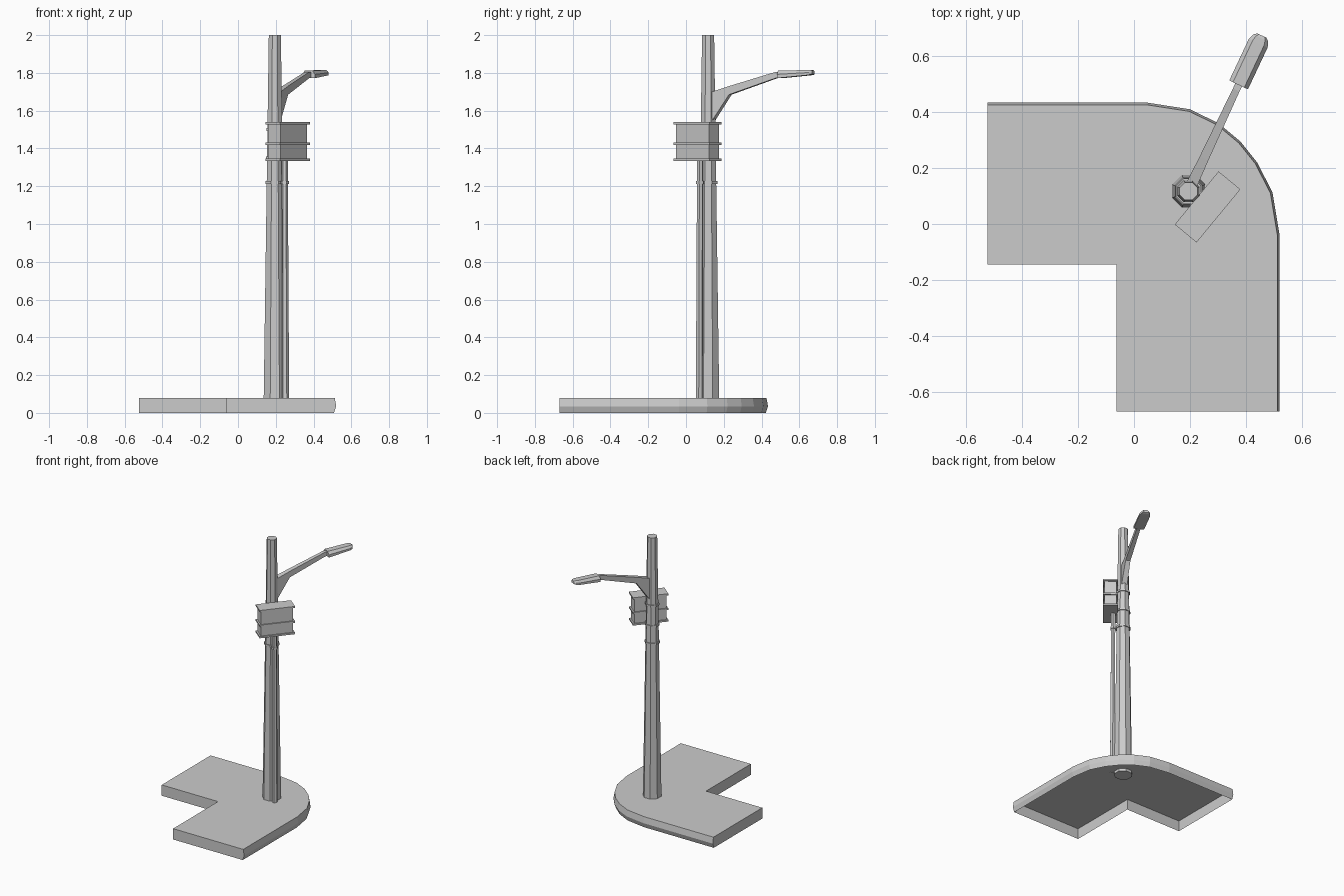
import bpy, bmesh, math
from mathutils import Matrix, Vector

if "Cube" in bpy.data.objects:
    bpy.data.objects.remove(bpy.data.objects["Cube"], do_unlink=True)

GREY = bpy.data.materials.new("plain_grey")
GREY.use_nodes = True
GREY.diffuse_color = (0.6, 0.6, 0.6, 1)
GREY.node_tree.nodes["Principled BSDF"].inputs["Base Color"].default_value = (0.6, 0.6, 0.6, 1)

POLE = Matrix.Translation((0.195, 0.117, 0))
BOX_FRAME = POLE @ Matrix.Rotation(math.radians(-39.5), 4, "Z")
LAMP_FRAME = POLE @ Matrix.Rotation(math.radians(64.8), 4, "Z")


def finish(name, bm, frame=Matrix()):
    bm.transform(frame)
    mesh = bpy.data.meshes.new(name)
    bm.to_mesh(mesh)
    bm.free()
    mesh.materials.append(GREY)
    obj = bpy.data.objects.new(name, mesh)
    bpy.context.collection.objects.link(obj)
    return obj


def loft(name, rings, frame=Matrix()):
    """Closed solid skinned through rings of equal point count."""
    bm = bmesh.new()
    loops = [[bm.verts.new(p) for p in ring] for ring in rings]
    n = len(loops[0])
    for a, b in zip(loops, loops[1:]):
        for i in range(n):
            j = (i + 1) % n
            bm.faces.new((a[i], a[j], b[j], b[i]))
    bm.faces.new(loops[0])
    bm.faces.new(loops[-1])
    bmesh.ops.recalc_face_normals(bm, faces=bm.faces)
    return finish(name, bm, frame)


def ngon(apothem, z, sides=8, x=0.0):
    r = apothem / math.cos(math.pi / sides)
    angles = [2 * math.pi * (i + 0.5) / sides for i in range(sides)]
    return [(x + r * math.cos(a), r * math.sin(a), z) for a in angles]


def block(name, centre, size, frame):
    bm = bmesh.new()
    bmesh.ops.create_cube(bm, size=1, matrix=Matrix.Translation(centre) @ Matrix.Diagonal((*size, 1)))
    return finish(name, bm, frame)


# Corner pavement: hollow underneath, with a bulging kerb on the outer curve
kerb = [Vector(p) for p in (
    (-0.523, 0.434), (0.045, 0.434), (0.2, 0.41), (0.302, 0.36), (0.38, 0.295),
    (0.44, 0.22), (0.495, 0.113), (0.52, -0.038), (0.52, -0.67))]
notch = [Vector(p) for p in ((-0.0625, -0.67), (-0.0625, -0.145), (-0.523, -0.145))]


def pavement_ring(inset, z):
    ring = []
    for i, p in enumerate(kerb):
        t = (kerb[min(i + 1, len(kerb) - 1)] - kerb[max(i - 1, 0)]).normalized()
        ring.append((p.x + t.y * inset, p.y - t.x * inset, z))
    return ring + [(p.x, p.y, z) for p in notch]


bm = bmesh.new()
levels = [[bm.verts.new(p) for p in pavement_ring(*lv)]
          for lv in ((0.012, 0), (0, 0.035), (0.008, 0.08))]
for low, high in zip(levels, levels[1:]):
    for i in range(len(low)):
        j = (i + 1) % len(low)
        bm.faces.new((low[i], high[i], high[j], low[j]))
bm.faces.new(levels[-1][::-1])
finish("pavement_corner", bm)


# Tapered eight-sided pole
def pole_radius(z):
    return 0.06 - 0.014 * z


loft("pole", [ngon(pole_radius(z), z) for z in (0.06, 2.0)], POLE)

# Cable conduit running up the pole to the cabinet
loft("conduit", [ngon(0.017, 0.075, 6, 0.073), ngon(0.014, 1.34, 6, 0.068)], BOX_FRAME)

# Straps round pole and conduit
for i, z in enumerate((1.22, 1.35, 1.5)):
    r = pole_radius(z) + 0.006
    loft(f"pole_strap_{i + 1}", [ngon(r, z - 0.007), ngon(r, z + 0.007)], POLE)
loft("conduit_strap", [ngon(0.02, z, 6, 0.068) for z in (1.213, 1.227)], BOX_FRAME)

# Cabinet with three projecting flanges
block("cabinet_body", (0.088, 0, 1.437), (0.084, 0.224, 0.19), BOX_FRAME)
for label, z in (("bottom", 1.34), ("middle", 1.425), ("top", 1.534)):
    block(f"cabinet_{label}_flange", (0.088, 0, z), (0.101, 0.246, 0.012), BOX_FRAME)

# Lamp arm with a deep root: reach, underside, top, half width
arm = ((0.02, 1.53, 1.697, 0.02), (0.13, 1.685, 1.73, 0.017),
       (0.4, 1.772, 1.805, 0.013), (0.44, 1.778, 1.807, 0.013))
loft("lamp_arm", [[(s, -w, lo), (s, w, lo), (s, w, hi), (s, -w, hi)]
                  for s, lo, hi, w in arm], LAMP_FRAME)


# Lamp head: chamfered top, flat underside, rounded tip
def head_ring(s, lo, hi, w):
    mid = lo + 0.5 * (hi - lo)
    half = [(w, lo), (w, mid), (0.6 * w, hi)]
    return [(s, y, z) for y, z in half] + [(s, -y, z) for y, z in half[::-1]]


loft("lamp_head", [head_ring(*h) for h in (
    (0.42, 1.772, 1.812, 0.037), (0.585, 1.787, 1.815, 0.037),
    (0.605, 1.79, 1.815, 0.03), (0.615, 1.794, 1.813, 0.018))], LAMP_FRAME)
